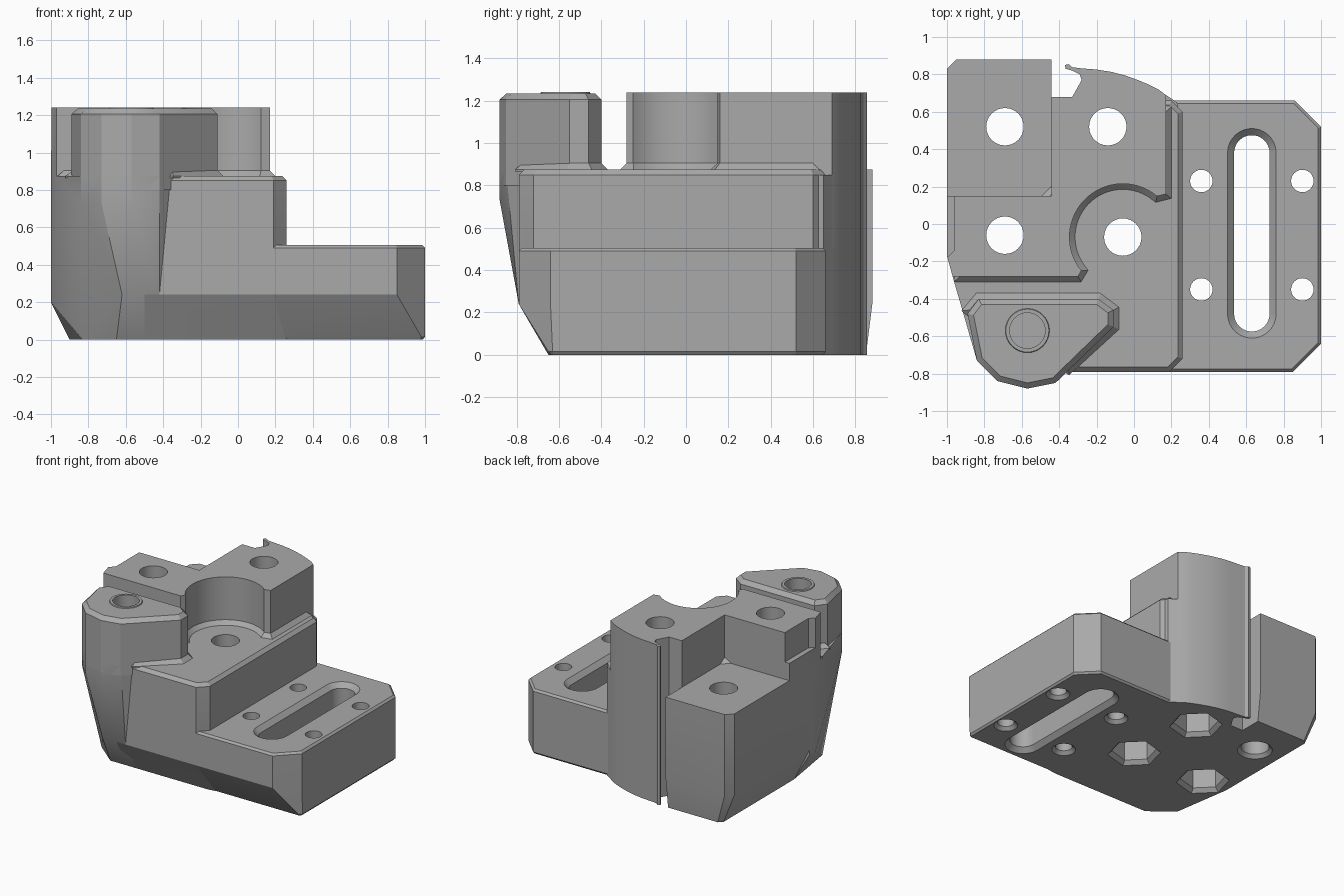
import bpy, bmesh, math
from mathutils import Vector

cube = bpy.data.objects.get("Cube")
if cube:
    bpy.data.objects.remove(cube, do_unlink=True)

grey = bpy.data.materials.new("matte grey")
grey.use_nodes = True
colour = (0.4, 0.4, 0.4, 1)
grey.diffuse_color = colour
grey.node_tree.nodes["Principled BSDF"].inputs["Base Color"].default_value = colour


def finish(name, bm):
    bmesh.ops.recalc_face_normals(bm, faces=bm.faces)
    mesh = bpy.data.meshes.new(name)
    bm.to_mesh(mesh)
    bm.free()
    mesh.materials.append(grey)
    ob = bpy.data.objects.new(name, mesh)
    bpy.context.scene.collection.objects.link(ob)
    return ob


def add_loft(bm, layers):
    """Stack equal-length outlines, given as (z, points), into a closed solid."""
    rings = [[bm.verts.new((x, y, z)) for x, y in pts] for z, pts in layers]
    n = len(rings[0])
    for low, high in zip(rings, rings[1:]):
        for i in range(n):
            j = (i + 1) % n
            bm.faces.new((low[i], low[j], high[j], high[i]))
    bm.faces.new(rings[0][::-1])
    bm.faces.new(rings[-1])


def loft(name, *layers):
    bm = bmesh.new()
    add_loft(bm, layers)
    return finish(name, bm)


def hull(name, *layers):
    bm = bmesh.new()
    for z, pts in layers:
        for x, y in pts:
            bm.verts.new((x, y, z))
    res = bmesh.ops.convex_hull(bm, input=bm.verts)
    bmesh.ops.delete(bm, geom=list({v for v in res["geom_interior"] + res["geom_unused"]
                                    if isinstance(v, bmesh.types.BMVert)}), context="VERTS")
    bmesh.ops.dissolve_limit(bm, angle_limit=0.01, verts=bm.verts, edges=bm.edges)
    return finish(name, bm)


def inset(pts, d):
    """Move a counterclockwise outline inwards by d, outwards when negative."""
    out = []
    for i, p in enumerate(pts):
        p, a, b = Vector(p), Vector(pts[i - 1]), Vector(pts[(i + 1) % len(pts)])
        u, v = (p - a).normalized(), (b - p).normalized()
        m, n = Vector((-u.y, u.x)), Vector((-v.y, v.x))
        out.append(tuple(p + d * (m + n) / (1 + m.dot(n))))
    return out


def arc(cx, cy, r, start, end, n):
    steps = [math.radians(start + (end - start) * i / (n - 1)) for i in range(n)]
    return [(cx + r * math.cos(t), cy + r * math.sin(t)) for t in steps]


def ring(x, y, r, n=32, turn=0):
    return arc(x, y, r, turn, turn + 360 * (n - 1) / n, n)


FLOOR, TOP = 0.875, 1.24

# Low shelf on the side
shelf_outline = [(0.1, -0.79), (0.85, -0.79), (1, -0.64), (1, 0.52), (0.86, 0.66), (0.1, 0.66)]
shelf_foot = [(0.1, -0.65), (0.98, -0.65), (1, -0.63), (1, 0.52), (0.86, 0.66), (0.1, 0.66)]
shelf = hull("shelf", (0, inset(shelf_foot, 0.012)), (0.015, shelf_foot), (0.24, shelf_outline),
             (0.49, shelf_outline), (0.505, inset(shelf_outline, 0.015)))

# Central body with its chamfered platform
core_outline = [(-0.5, -0.79), (0.19, -0.79), (0.26, -0.72), (0.26, 0.6), (0.2, 0.66), (-0.5, 0.66)]
core_foot = [(-0.5, -0.65), (0.19, -0.65), (0.26, -0.64), (0.26, 0.6), (0.2, 0.66), (-0.5, 0.66)]
core = hull("core_body", (0, core_foot), (0.24, core_outline), (FLOOR - 0.025, core_outline),
            (FLOOR, inset(core_outline, 0.025)))

# Rear side block
block_outline = [(-1, -0.17), (-0.44, -0.17), (-0.44, 0.88), (-0.95, 0.88), (-1, 0.83)]
rear_block = hull("rear_block",
                  (0, [(-0.9, -0.05), (-0.44, -0.05), (-0.44, 0.85), (-0.87, 0.85), (-0.9, 0.82)]),
                  (0.24, block_outline), (FLOOR, block_outline))

# Faceted bulge that carries the front pillar
nose = [(-0.84, -0.73), (-0.73, -0.84), (-0.57, -0.88), (-0.42, -0.85)]
pillar_base = hull("pillar_base",
                   (0, [(-0.9, -0.05), (-0.83, -0.5), (-0.65, -0.65), (-0.42, -0.65), (-0.42, -0.05)]),
                   (0.2, [(-1, -0.1), (-1, -0.17)]),
                   (0.24, [(-0.62, -0.79), (-0.42, -0.79)]),
                   (0.52, [(-0.42, -0.79)]),
                   (0.73, nose[:3]),
                   (FLOOR, nose + [(-1, -0.17), (-0.97, -0.28), (-0.36, -0.79), (-0.36, -0.1), (-1, -0.1)]))

# Front pillar with chamfered top and a fillet at its foot
right_side = [(-0.11, -0.55), (-0.11, -0.46), (-0.19, -0.4)]
pillar_outline = [(-0.83, -0.4), (-0.89, -0.48)] + nose + right_side
pillar = loft("pillar", (0.8, pillar_outline), (1.205, pillar_outline), (1.235, inset(pillar_outline, 0.03)))
fillet = [(-0.83, -0.4), (-0.88, -0.46), (-0.7, -0.6), (-0.45, -0.7), (-0.35, -0.77)] + right_side
pillar_fillet = loft("pillar_fillet", (FLOOR - 0.01, inset(fillet, -0.03)), (FLOOR, inset(fillet, -0.03)),
                     (FLOOR + 0.03, fillet))
pillar_rim = loft("pillar_rim", (1.22, ring(-0.57, -0.57, 0.125)), (1.242, ring(-0.57, -0.57, 0.115)))

# Tall block around the round pocket, with the curved back and small hook
curve = [(0.17, 0.69), (0.13, 0.72), (0.08, 0.745), (0.02, 0.77), (-0.05, 0.795), (-0.12, 0.813),
         (-0.2, 0.826), (-0.28, 0.832), (-0.33, 0.838), (-0.35, 0.855), (-0.37, 0.85), (-0.365, 0.83),
         (-0.33, 0.82), (-0.29, 0.8), (-0.28, 0.77), (-0.33, 0.68), (-0.44, 0.68)]
pocket = arc(-0.06, -0.07, 0.285, 219, 50, 32)
tall_outline = curve + [(-0.44, 0.15), (-1, 0.15), (-1, -0.17), (-0.97, -0.28), (-0.3, -0.28)] \
    + pocket + [(0.17, 0.16)]
tall_block = loft("tall_block", (0.5, tall_outline), (TOP, tall_outline))
back_outline = [(0.17, 0.3), (0.24, 0.6), (0.23, 0.65)] + curve + [(-0.44, 0.3)]
curved_back = loft("curved_back", (0, back_outline), (FLOOR - 0.025, back_outline))
fillet = [(0.17, 0.6), (0, 0.6), (-0.5, 0.1), (-0.9, 0), (-0.93, -0.28), (-0.3, -0.28)] + pocket + [(0.17, 0.16)]
tall_fillet = loft("tall_fillet", (FLOOR - 0.01, inset(fillet, -0.03)), (FLOOR, inset(fillet, -0.03)),
                   (FLOOR + 0.03, fillet))

# Cutters: bores, screw holes, long slot and side notch
bm = bmesh.new()
bolts = [(-0.14, 0.52), (-0.69, -0.06), (-0.06, -0.07)]
for x, y in bolts:
    add_loft(bm, [(-0.1, ring(x, y, 0.1)), (1.4, ring(x, y, 0.1))])
for x, y, r in [(-0.69, 0.52, 0.1)] + [(x, y, 0.06) for x in (0.36, 0.9) for y in (-0.35, 0.23)]:
    add_loft(bm, [(-0.02, ring(x, y, r + 0.045)), (0.025, ring(x, y, r)), (1.4, ring(x, y, r))])
add_loft(bm, [(0.8, ring(-0.57, -0.57, 0.095)), (1.4, ring(-0.57, -0.57, 0.095))])
slot = arc(0.63, 0.38, 0.095, 0, 180, 16) + arc(0.63, -0.48, 0.095, 180, 360, 16)
add_loft(bm, [(-0.01, inset(slot, -0.045)), (0.035, slot), (0.47, slot), (0.515, inset(slot, -0.045))])
notch = [(-1.1, -0.18), (-1, -0.18), (-0.96, -0.14), (-0.96, 0.2), (-1.1, 0.2)]
add_loft(bm, [(1.01, notch), (1.4, notch)])
bores = finish("bore_cutter", bm)

# Cutters: hexagonal nut pockets underneath
bm = bmesh.new()
for x, y in bolts:
    add_loft(bm, [(-0.02, ring(x, y, 0.21, 6, 15)), (0.03, ring(x, y, 0.16, 6, 15)),
                  (0.3, ring(x, y, 0.16, 6, 15))])
nuts = finish("nut_cutter", bm)

parts = [shelf, core, rear_block, pillar_base, pillar, pillar_fillet, pillar_rim,
         tall_block, curved_back, tall_fillet]
for ob in parts:
    bpy.ops.object.select_all(action="DESELECT")
    bpy.context.view_layer.objects.active = ob
    ob.select_set(True)
    for cutter in (bores, nuts):
        mod = ob.modifiers.new("cut", "BOOLEAN")
        mod.operation, mod.solver, mod.object = "DIFFERENCE", "EXACT", cutter
        bpy.ops.object.modifier_apply(modifier=mod.name)
    bpy.ops.object.shade_smooth_by_angle(angle=math.radians(25))
for cutter in (bores, nuts):
    bpy.data.objects.remove(cutter, do_unlink=True)
